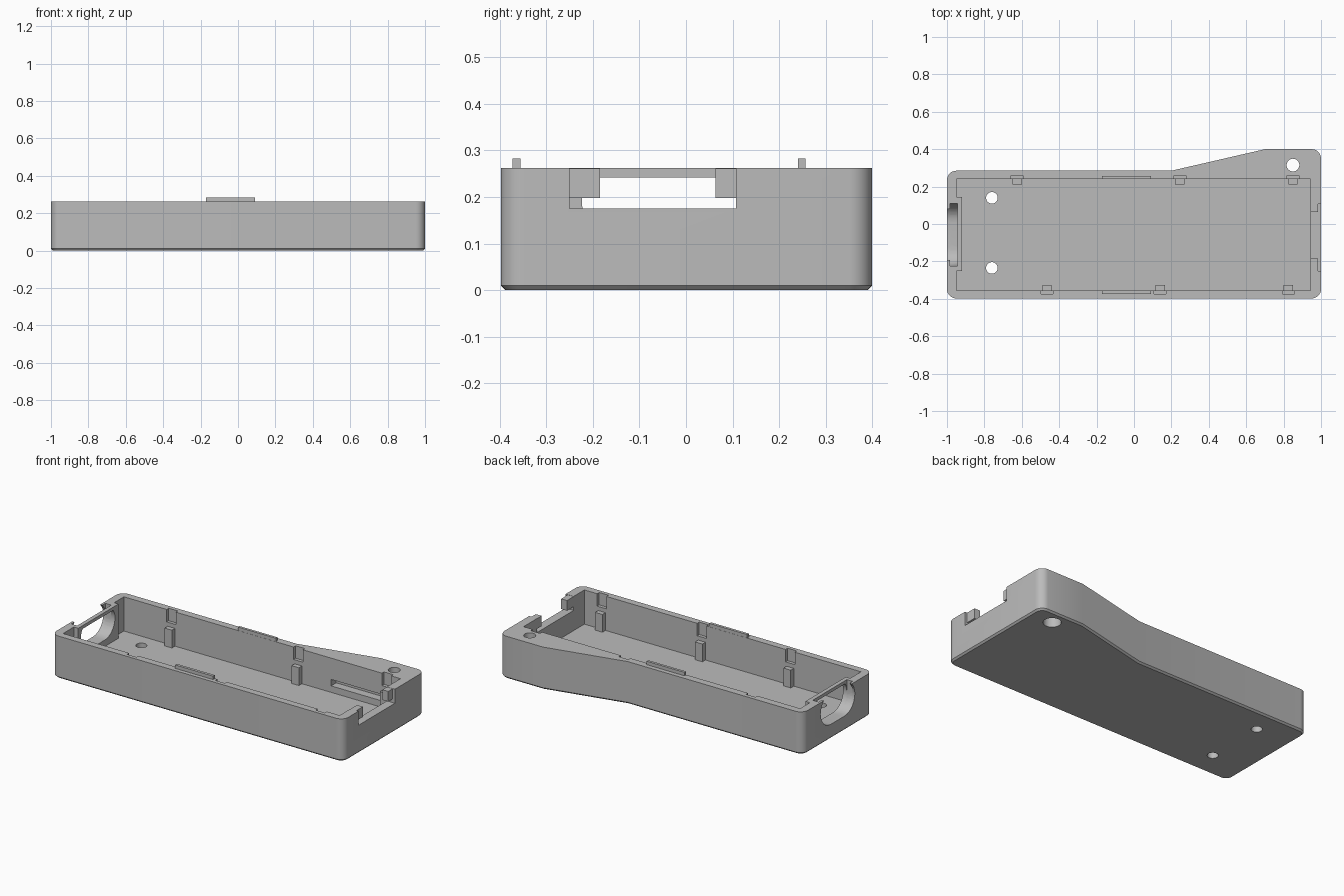
import bpy, bmesh, math
from mathutils import Vector

cube = bpy.data.objects.get("Cube")
if cube:
    bpy.data.objects.remove(cube, do_unlink=True)

grey = bpy.data.materials.new("matte_grey")
grey.use_nodes = True
GREY = (0.5, 0.5, 0.5, 1)
grey.diffuse_color = GREY
grey.node_tree.nodes["Principled BSDF"].inputs["Base Color"].default_value = GREY

TOP, FLOOR = 0.262, 0.05
BACK, FRONT = 0.24, -0.355   # inner wall faces


def finish(name, bm):
    bmesh.ops.recalc_face_normals(bm, faces=bm.faces)
    mesh = bpy.data.meshes.new(name)
    bm.to_mesh(mesh)
    bm.free()
    obj = bpy.data.objects.new(name, mesh)
    bpy.context.collection.objects.link(obj)
    mesh.materials.append(grey)
    return obj


def prism(name, points, start, end, axis="z", chamfer=0):
    """Extrude a flat outline along z or x."""
    bm = bmesh.new()
    place = (lambda p, d: (p[0], p[1], d)) if axis == "z" else (lambda p, d: (d, p[0], p[1]))
    face = bm.faces.new([bm.verts.new(place(p, start)) for p in points])
    step = Vector(place((0, 0), end - start))
    grown = bmesh.ops.extrude_face_region(bm, geom=[face], use_keep_orig=True)
    bmesh.ops.translate(bm, vec=step, verts=[v for v in grown["geom"] if isinstance(v, bmesh.types.BMVert)])
    if chamfer:
        bmesh.ops.recalc_face_normals(bm, faces=bm.faces)
        bmesh.ops.bevel(bm, geom=list(face.edges), offset=chamfer, segments=1, affect="EDGES")
    return finish(name, bm)


def box(name, x0, x1, y0, y1, z0, z1):
    return prism(name, [(x0, y0), (x1, y0), (x1, y1), (x0, y1)], z0, z1)


def disc(x, y, r, n=32):
    return [(x + r * math.cos(2 * math.pi * i / n), y + r * math.sin(2 * math.pi * i / n)) for i in range(n)]


def rounded(corners, n=8):
    """Outline from (x, y, radius) corners."""
    out = []
    for i, (x, y, r) in enumerate(corners):
        p = Vector((x, y))
        if not r:
            out.append(p)
            continue
        a = (Vector(corners[i - 1][:2]) - p).normalized()
        b = (Vector(corners[(i + 1) % len(corners)][:2]) - p).normalized()
        c = p + (a + b) * r
        for k in range(n + 1):
            t = k / n * math.pi / 2
            out.append(c - b * r * math.cos(t) - a * r * math.sin(t))
    return out


def port(x0, x1, straight_up=False, lid=1):
    """Slot with round ends, optionally open above or flat on top."""
    mid, half, z, r = -0.057, 0.067, 0.19, 0.1
    pts = []
    for side in (1, -1):
        for k in range(17):
            t = math.pi * (k / 16 - 0.5)
            dy, dz = r * math.cos(t), r * math.sin(t) * side
            if straight_up and dz > 0:
                dy, dz = r, dz * 2
            p = (mid + side * (half + dy), min(z + dz, lid))
            if p not in pts:
                pts.append(p)
    return prism("port_cutter", pts, x0, x1, "x")


# Outer body
R = 0.05
body = prism("case_body", rounded([
    (-1, -0.398, R), (1, -0.398, R), (1, 0.4, R), (0.7, 0.4, 0), (0.2, 0.285, 0), (-1, 0.285, R)]),
    0, TOP, chamfer=0.01)


def cut(tool):
    tool.hide_render = True
    mod = body.modifiers.new("cut", "BOOLEAN")
    mod.operation, mod.solver, mod.object = "DIFFERENCE", "EXACT", tool
    bpy.context.view_layer.objects.active = body
    bpy.ops.object.modifier_apply(modifier=mod.name)
    bpy.data.objects.remove(tool, do_unlink=True)


# Cavity, leaving a thicker pad behind the port
cut(box("cavity", -0.92, 0.945, FRONT, BACK, FLOOR, 0.4))
for y0, y1 in ((FRONT, -0.25), (0.145, BACK)):
    cut(box("corner_pocket", -0.95, -0.9, y0, y1, FLOOR, 0.4))

# Port in the right-hand end wall
cut(port(-1.1, -0.98))
cut(port(-0.985, -0.945, straight_up=True))
cut(port(-0.95, -0.9, lid=0.242))

# Notch in the opposite end wall
cut(box("end_notch", 0.9, 1.1, -0.25, 0.107, 0.175, 0.4))

# Screw holes and the stepped strap hole
for y in (0.14, -0.235):
    cut(prism("screw_hole", disc(-0.76, y, 0.031), -0.1, 0.1))
cut(prism("strap_hole", disc(0.85, 0.315, 0.034), -0.1, 0.4))
cut(prism("strap_counterbore", disc(0.85, 0.315, 0.05), -0.1, 0.06))

# Pocket in the inside of the back wall
cut(box("wall_pocket", 0.47, 0.81, 0.2, 0.29, 0.09, 0.13))

# Clip recesses with support posts below them
CLIPS = [(-0.625, BACK, 1), (0.245, BACK, 1), (0.85, BACK, 1),
         (-0.465, FRONT, -1), (0.14, FRONT, -1), (0.825, FRONT, -1)]
for i, (x, wall, s) in enumerate(CLIPS):
    y0, y1 = sorted((wall - s * 0.02, wall + s * 0.02))
    cut(box("clip_recess", x - 0.032, x + 0.032, y0, y1, 0.185, 0.4))
    y0, y1 = sorted((wall - s * 0.03, wall + s * 0.005))
    box(f"support_post_{i + 1}", x - 0.025, x + 0.025, y0, y1, FLOOR - 0.005, 0.16)

# Locating ridges on the rim
box("back_rim_ridge", -0.17, 0.09, 0.241, 0.257, TOP - 0.005, 0.283)
box("front_rim_ridge", -0.17, 0.09, -0.373, -0.356, TOP - 0.005, 0.283)

# Stop blocks in the end notch
box("notch_block_front", 0.945, 0.985, -0.255, -0.185, 0.198, TOP - 0.001)
box("notch_block_back", 0.945, 0.985, 0.063, 0.112, 0.198, TOP - 0.001)

# Smooth the rounded corners and bores only
bpy.ops.object.select_all(action="DESELECT")
body.select_set(True)
bpy.context.view_layer.objects.active = body
bpy.ops.object.shade_smooth_by_angle(angle=math.radians(25))
